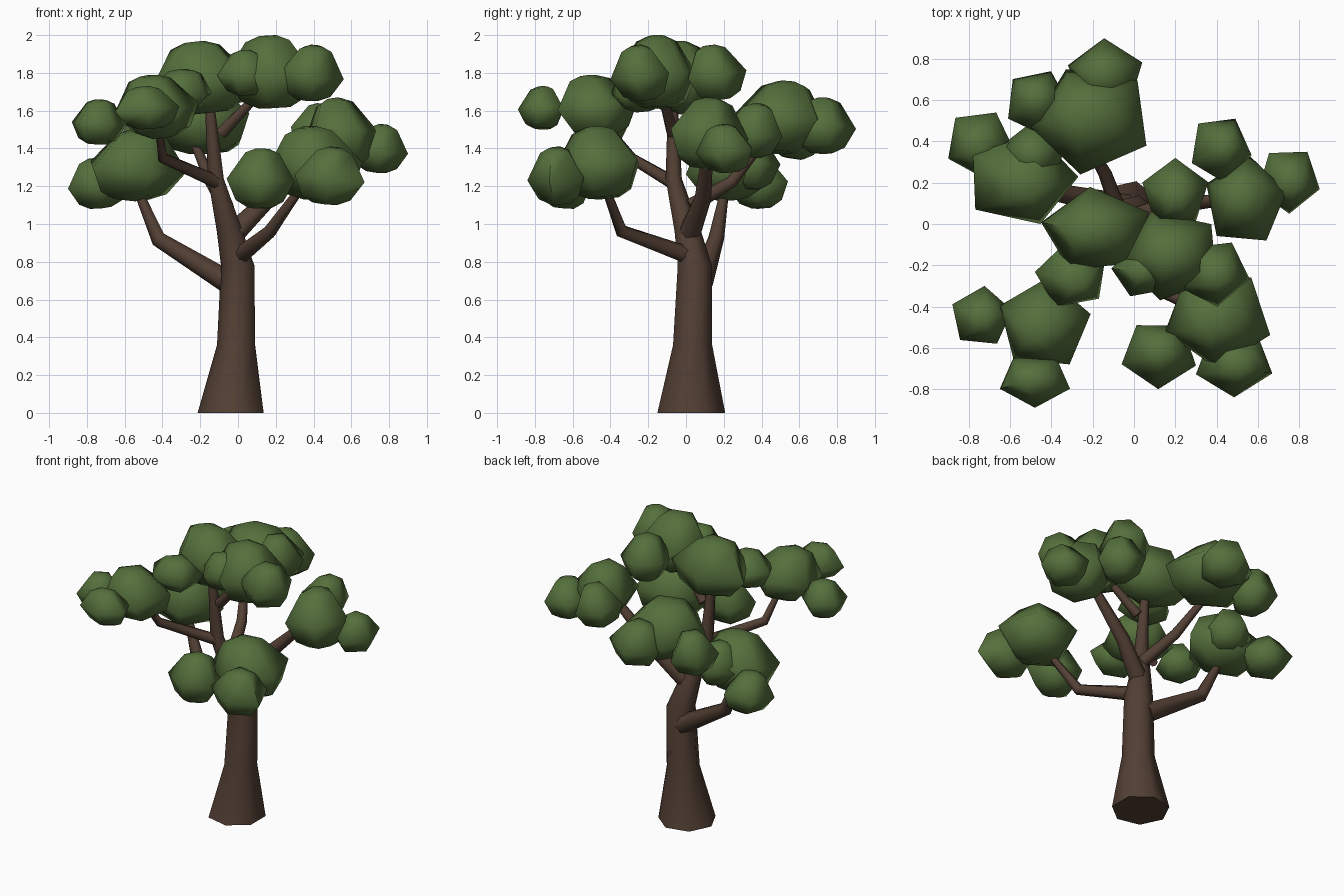
import bpy, bmesh, math, random
from mathutils import Vector, Matrix

cube = bpy.data.objects.get("Cube")
if cube:
    bpy.data.objects.remove(cube, do_unlink=True)
random.seed(4)


def make_material(name, rgb):
    mat = bpy.data.materials.new(name)
    mat.use_nodes = True
    mat.diffuse_color = (*rgb, 1)
    mat.node_tree.nodes["Principled BSDF"].inputs["Base Color"].default_value = (*rgb, 1)
    return mat


BARK = make_material("brown bark", (0.085, 0.05, 0.034))
LEAF = make_material("leaf green", (0.09, 0.16, 0.045))


def finish(name, bm, mat, smooth_angle):
    bmesh.ops.recalc_face_normals(bm, faces=bm.faces)
    mesh = bpy.data.meshes.new(name)
    bm.to_mesh(mesh)
    bm.free()
    mesh.materials.append(mat)
    obj = bpy.data.objects.new(name, mesh)
    bpy.context.collection.objects.link(obj)
    bpy.ops.object.select_all(action='DESELECT')
    obj.select_set(True)
    bpy.context.view_layer.objects.active = obj
    bpy.ops.object.shade_smooth_by_angle(angle=math.radians(smooth_angle))


def loft(bm, rings):
    """Join rings of points with side faces and close both ends."""
    loops = [[bm.verts.new(p) for p in ring] for ring in rings]
    count = len(loops[0])
    for low, high in zip(loops, loops[1:]):
        for i in range(count):
            j = (i + 1) % count
            bm.faces.new((low[i], low[j], high[j], high[i]))
    bm.faces.new(loops[0][::-1])
    bm.faces.new(loops[-1])


def limb(name, path, sides, level=False):
    """Tapering limb through (x, y, z, radius) stations."""
    points = [Vector(p[:3]) for p in path]
    rings = []
    for i, station in enumerate(path):
        ahead = points[min(i + 1, len(path) - 1)] - points[max(i - 1, 0)]
        turn = Matrix() if level else ahead.to_track_quat('Z', 'Y').to_matrix().to_4x4()
        ring = []
        for k in range(sides):
            a = math.tau * (k + 0.5) / sides
            ring.append(points[i] + turn @ Vector((math.cos(a), math.sin(a), 0)) * station[3])
        rings.append(ring)
    bm = bmesh.new()
    loft(bm, rings)
    finish(name, bm, BARK, 65)


# Five-sided leaf clump profile: (radius, height)
CLUMP = [(0.35, -1), (0.7, -0.78), (1, -0.08), (0.5, 0.85), (0.2, 1)]


def clump(name, xs, ys, zs, angle):
    """Leaf clump filling the given x, y and z ranges."""
    bm = bmesh.new()
    rings = []
    for radius, height in CLUMP:
        ring = []
        for k in range(5):
            a = math.radians(angle + 72 * k)
            ring.append(Vector((radius * math.cos(a), radius * math.sin(a), height)))
        rings.append(ring)
    loft(bm, rings)
    tilt = Matrix.Rotation(random.uniform(-0.2, 0.2), 3, 'X') @ Matrix.Rotation(random.uniform(-0.2, 0.2), 3, 'Y')
    bmesh.ops.transform(bm, matrix=tilt.to_4x4(), verts=bm.verts)
    for axis, (low, high) in enumerate((xs, ys, zs)):
        values = [v.co[axis] for v in bm.verts]
        bottom, span = min(values), max(values) - min(values)
        for v in bm.verts:
            v.co[axis] = low + (v.co[axis] - bottom) / span * (high - low)
    finish(name, bm, LEAF, 70)


# Trunk with flared foot, leaning into the main stem
limb("trunk", [(-0.03, 0.028, 0, 0.184), (-0.005, 0.035, 0.36, 0.106), (0.003, 0.047, 0.78, 0.093),
               (-0.04, 0.01, 0.96, 0.072), (-0.115, -0.065, 1.24, 0.044),
               (-0.15, -0.07, 1.65, 0.026)], 7, level=True)

# Branches, each bending once on its way to a group of clumps
limb("right_branch", [(-0.03, 0.08, 0.68, 0.064), (-0.42, 0.16, 0.92, 0.043), (-0.54, 0.21, 1.2, 0.022)], 7)
limb("front_branch", [(0.01, 0.02, 0.83, 0.048), (0.17, -0.34, 0.96, 0.036), (0.34, -0.43, 1.2, 0.022)], 7)
limb("left_branch", [(-0.01, 0.02, 0.96, 0.06), (0.17, 0.09, 1.14, 0.045), (0.45, 0.12, 1.42, 0.028)], 7)
limb("back_branch", [(-0.06, 0.02, 1.09, 0.042), (-0.14, 0.24, 1.22, 0.034), (-0.24, 0.42, 1.45, 0.022)], 7)
limb("front_right_branch", [(-0.11, -0.07, 1.22, 0.037), (-0.4, -0.29, 1.35, 0.029), (-0.42, -0.42, 1.52, 0.02)], 7)
limb("top_branch", [(-0.09, -0.07, 1.48, 0.034), (0.12, -0.13, 1.7, 0.022)], 7)

# Leaf groups: a large clump first, then the smaller ones around it
GROUPS = {
    "back_leaves": [
        ((-0.5, 0.06), (0.24, 0.75), (1.37, 1.76), 43),
        ((-0.32, 0.04), (0.57, 0.9), (1.37, 1.67), 20),
        ((-0.61, -0.31), (0.43, 0.74), (1.34, 1.64), 65)],
    "right_leaves": [
        ((-0.78, -0.27), (0, 0.44), (1.12, 1.5), 2),
        ((-0.9, -0.58), (0.22, 0.54), (1.08, 1.35), 62),
        ((-0.64, -0.33), (0.2, 0.5), (1.18, 1.47), 20)],
    "left_leaves": [
        ((0.35, 0.74), (-0.08, 0.33), (1.29, 1.67), 12),
        ((0.28, 0.57), (0.2, 0.51), (1.35, 1.64), 62),
        ((0.6, 0.9), (0.05, 0.35), (1.27, 1.53), 55)],
    "front_leaves": [
        ((0.15, 0.66), (-0.7, -0.25), (1.13, 1.52), 53),
        ((-0.06, 0.3), (-0.8, -0.49), (1.08, 1.4), 53),
        ((0.3, 0.67), (-0.84, -0.54), (1.1, 1.41), 54)],
    "front_right_leaves": [
        ((-0.65, -0.21), (-0.68, -0.26), (1.45, 1.79), 14),
        ((-0.88, -0.59), (-0.58, -0.3), (1.42, 1.66), 12),
        ((-0.65, -0.31), (-0.89, -0.65), (1.5, 1.73), 54)],
    "crown_leaves": [
        ((-0.45, 0.07), (-0.22, 0.18), (1.58, 1.97), 25),
        ((-0.48, -0.14), (-0.4, -0.09), (1.59, 1.82), 28)],
    "top_leaves": [
        ((-0.07, 0.4), (-0.37, 0.06), (1.61, 2), 41),
        ((0.04, 0.36), (0.01, 0.32), (1.65, 1.95), 18),
        ((0.22, 0.56), (-0.4, -0.09), (1.65, 1.95), 60),
        ((-0.11, 0.18), (-0.35, -0.1), (1.68, 1.92), 30)],
}
for group, clumps in GROUPS.items():
    for number, spec in enumerate(clumps, 1):
        clump(f"{group}_{number}", *spec)
